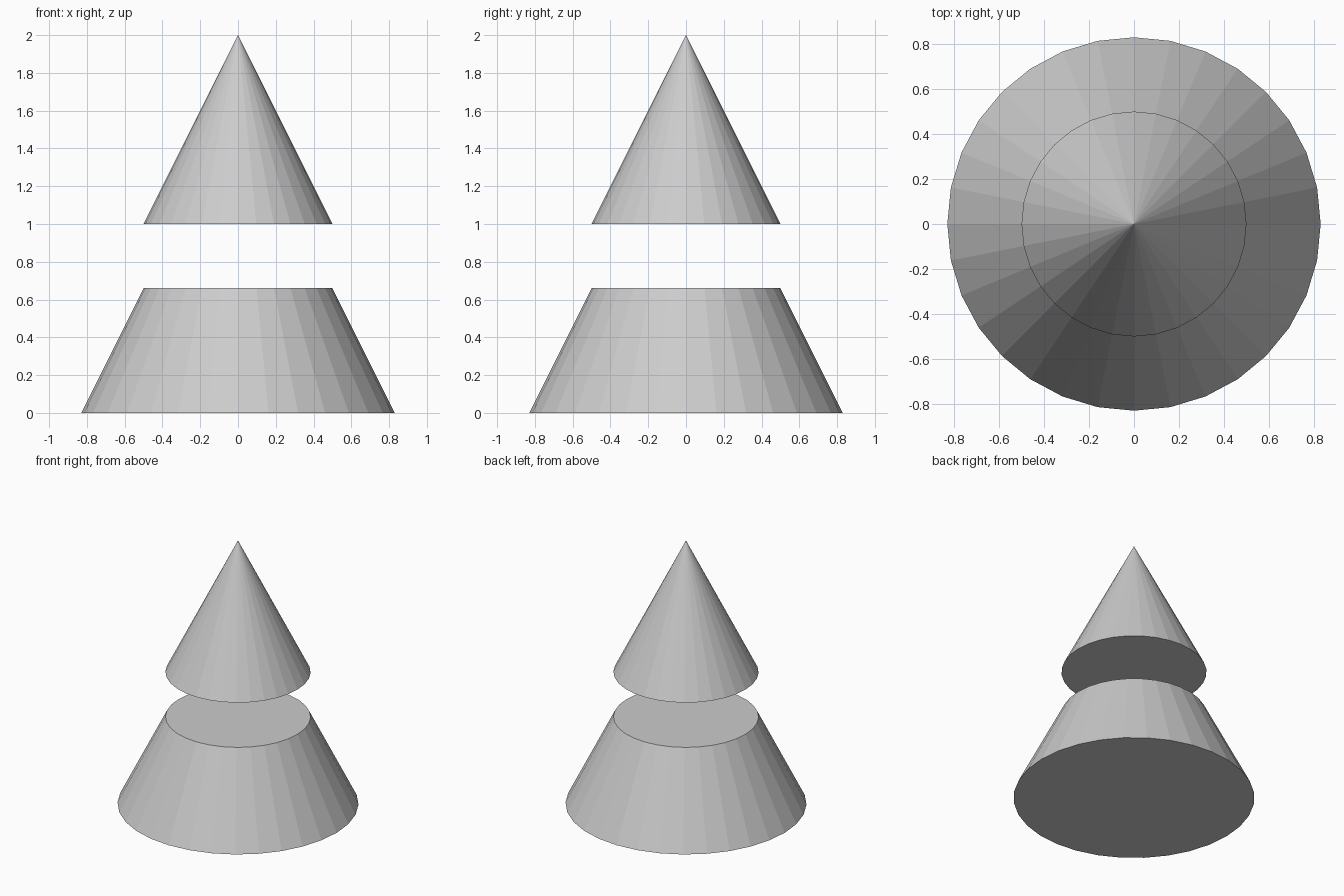
import bpy

if "Cube" in bpy.data.objects:
    bpy.data.objects.remove(bpy.data.objects["Cube"])

SIDES = 32


def cone(name, bottom_radius, top_radius, bottom, top):
    bpy.ops.mesh.primitive_cone_add(
        vertices=SIDES, radius1=bottom_radius, radius2=top_radius,
        depth=top - bottom, location=(0, 0, (bottom + top) / 2))
    bpy.context.object.name = name


# Truncated cone standing on the ground
cone("base_frustum", 0.83, 0.5, 0, 0.66)

# Pointed cone floating above it
cone("upper_cone", 0.5, 0, 1, 2)
